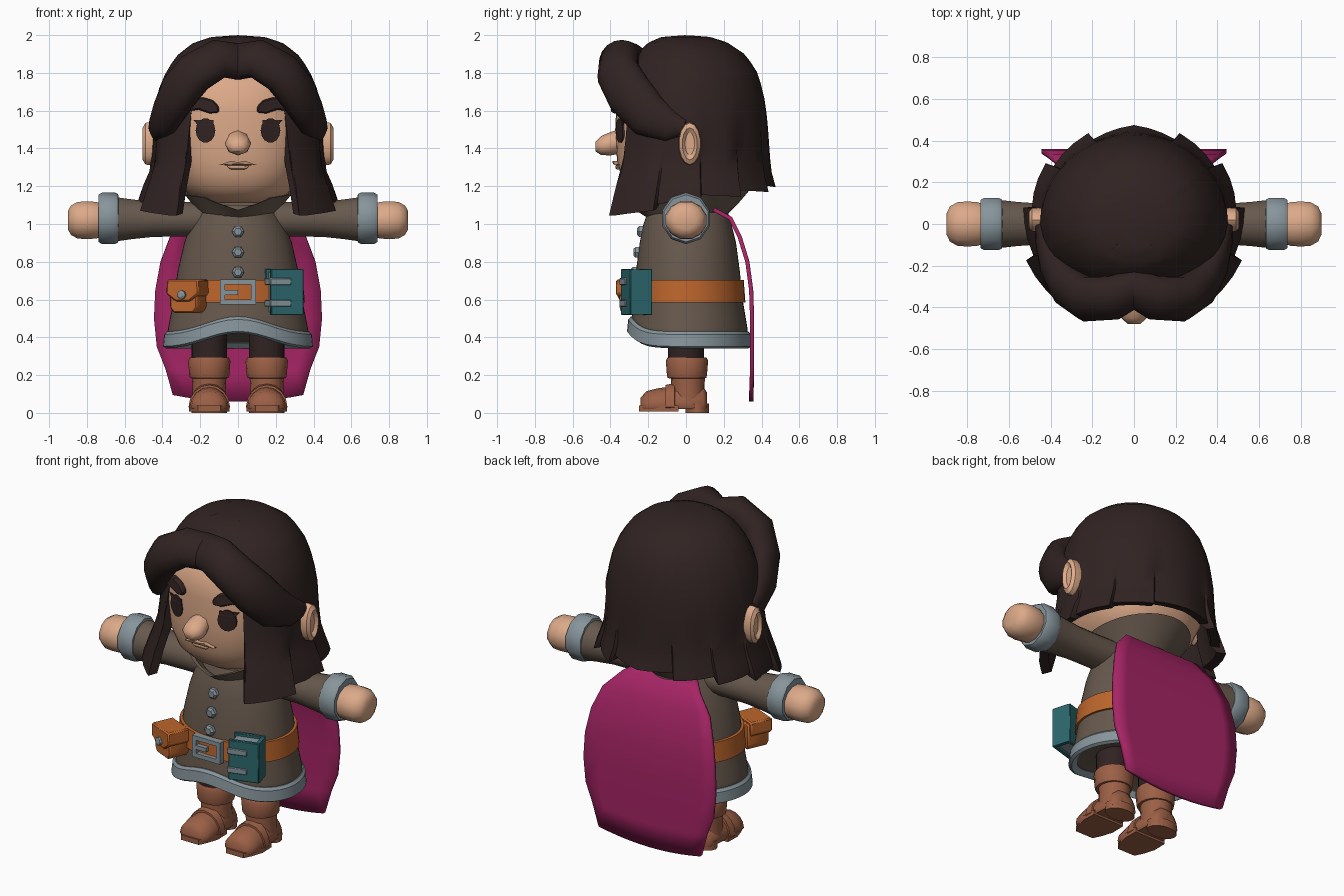
import bpy, bmesh, math
from mathutils import Vector, Matrix

if "Cube" in bpy.data.objects:
    bpy.data.objects.remove(bpy.data.objects["Cube"])


def material(name, rgb):
    m = bpy.data.materials.new(name)
    m.diffuse_color = (*rgb, 1)
    m.use_nodes = True
    m.node_tree.nodes["Principled BSDF"].inputs["Base Color"].default_value = m.diffuse_color
    return m


SKIN = material("skin", (0.72, 0.40, 0.25))
HAIR = material("dark_hair", (0.030, 0.017, 0.016))
COAT = material("coat_brown", (0.135, 0.098, 0.073))
TRIM = material("blue_grey_trim", (0.24, 0.30, 0.33))
BELT = material("orange_leather", (0.50, 0.13, 0.025))
BOOT = material("boot_leather", (0.33, 0.115, 0.06))
TEAL = material("teal_cover", (0.025, 0.14, 0.155))
CAPE = material("magenta_cloth", (0.38, 0.018, 0.13))


def loft(name, rings, mat, caps=True, closed=True, wrap=False, mirror=False,
         bevel=0, thick=0, mat4=None, angle=35):
    """Skin a list of equal-length point rings."""
    bm = bmesh.new()
    rows = [[bm.verts.new(p) for p in r] for r in rings]
    n = len(rows[0])
    for a, b in zip(rows, rows[1:] + (rows[:1] if wrap else [])):
        for i in range(n if closed else n - 1):
            j = (i + 1) % n
            bm.faces.new((a[i], a[j], b[j], b[i]))
    if caps and closed and not wrap:
        bm.faces.new(rows[0])
        bm.faces.new(rows[-1])
    bmesh.ops.recalc_face_normals(bm, faces=bm.faces)
    if mat4:
        bm.transform(mat4)
    me = bpy.data.meshes.new(name)
    bm.to_mesh(me)
    bm.free()
    me.materials.append(mat)
    ob = bpy.data.objects.new(name, me)
    bpy.context.collection.objects.link(ob)
    bpy.ops.object.select_all(action='DESELECT')
    ob.select_set(True)
    bpy.context.view_layer.objects.active = ob
    bpy.ops.object.shade_smooth_by_angle(angle=math.radians(angle))
    if thick:
        s = ob.modifiers.new("thickness", 'SOLIDIFY')
        s.thickness, s.offset = thick, 0
    if bevel:
        b = ob.modifiers.new("bevel", 'BEVEL')
        b.width, b.segments = bevel, 1
    if mirror:
        ob.modifiers.new("mirror", 'MIRROR')
    return ob


def lerp(table, v):
    """Interpolate rows keyed by their first value."""
    t = sorted(table)
    v = min(max(v, t[0][0]), t[-1][0])
    for a, b in zip(t, t[1:]):
        if v <= b[0]:
            f = (v - a[0]) / (b[0] - a[0])
            return [p + (q - p) * f for p, q in zip(a[1:], b[1:])]


def surf(table, z, phi, off=0, dz=0, p=2.0):
    """Point on a body of rows (z, half width, front depth, back depth); phi 0 is the back."""
    rx, yf, yb = lerp(table, z)
    s, c = math.sin(math.radians(phi)), math.cos(math.radians(phi))
    ry = yb if c > 0 else yf
    f = lambda v: math.copysign(abs(v) ** (2 / p), v)
    return (max(rx + off, .001) * f(s), max(ry + off, .001) * f(c), z + dz)


def around(n):
    return [360 * i / n for i in range(n)]


def xring(x, z, ry, rz, n=16, y=0):
    return [(x, y + ry * math.cos(math.radians(a + 180 / n)), z + rz * math.sin(math.radians(a + 180 / n)))
            for a in around(n)]


def yring(x, y, z, rx, rz, n=12, floor=-9):
    return [(x + rx * math.cos(math.radians(a)), y, max(floor, z + rz * math.sin(math.radians(a)))) for a in around(n)]


def zring(x, y, z, rx, ry, n=16):
    return [(x + rx * math.cos(math.radians(a)), y + ry * math.sin(math.radians(a)), z) for a in around(n)]


def prism(name, outline, y0, y1, mat, **kw):
    """Extrude an (x, z) outline along y."""
    return loft(name, [[(x, y, z) for x, z in outline] for y in (y0, y1)], mat, **kw)


def rect(x0, x1, z0, z1):
    return [(x0, z0), (x1, z0), (x1, z1), (x0, z1)]


# Head
HEAD = [(1.11, .14, .14, .14), (1.14, .24, .26, .24), (1.21, .315, .33, .3), (1.33, .37, .365, .34),
        (1.5, .40, .375, .37), (1.7, .38, .365, .35), (1.85, .27, .27, .27)]
zs = [1.11, 1.14, 1.17, 1.21, 1.27, 1.33, 1.42, 1.5, 1.6, 1.7, 1.85]
loft("head", [[surf(HEAD, z, a, p=2.3) for a in around(40)] for z in zs], SKIN, angle=60)


def face_plate(name, outline, out, mat, **kw):
    def y(x, z):
        rx, yf, _ = lerp(HEAD, z)
        return -yf * (1 - min(1, abs(x) / rx) ** 2.3) ** (1 / 2.3)
    loft(name, [[(x, y(x, z) - d, z) for x, z in outline] for d in (out, -.02)], mat, **kw)


eye = [(.172 + .052 * math.cos(t), 1.495 + .065 * math.sin(t)) for t in [math.tau * i / 14 for i in range(14)]]
face_plate("eye", eye, .008, HAIR, mirror=True)
face_plate("eyelash", [(.13, 1.525), (.21, 1.52), (.235, 1.55), (.13, 1.55)], .009, HAIR, mirror=True)
face_plate("eyebrow", [(.10, 1.59), (.15, 1.585), (.21, 1.605), (.275, 1.595), (.285, 1.62), (.25, 1.65),
                       (.19, 1.672), (.13, 1.655), (.10, 1.62)], .035, HAIR, mirror=True, bevel=.008)
face_plate("upper_lip", [(-.1, 1.312), (0, 1.318), (.1, 1.312), (.04, 1.333), (0, 1.328), (-.04, 1.333)], .025, SKIN)
face_plate("mouth_line", [(-.1, 1.314), (-.05, 1.309), (.05, 1.309), (.1, 1.314), (0, 1.32)], .016, HAIR)
face_plate("lower_lip", [(-.06, 1.309), (-.04, 1.288), (.04, 1.288), (.06, 1.309)], .02, SKIN, bevel=.006)
loft("nose", [yring(0, y, z, rx, rz, 8) for y, z, rx, rz in
              ((-.34, 1.44, .05, .065), (-.40, 1.425, .07, .062), (-.45, 1.415, .064, .05), (-.48, 1.41, .03, .025))],
     SKIN, angle=50)
loft("ear", [xring(x, 1.425, ry, rz, 14, .02) for x, ry, rz in
             ((.38, .05, .1), (.46, .06, .115), (.49, .057, .11), (.505, .04, .085), (.488, .025, .06))],
     SKIN, mirror=True)

# Hair shell: crown to a stepped lower edge, open over the face
CROWN = [(2.0, 0, 0, 0), (1.99, .14, .13, .13), (1.96, .235, .2, .22), (1.9, .315, .26, .31), (1.82, .375, .31, .37),
         (1.7, .425, .35, .41), (1.55, .45, .38, .43), (1.4, .452, .40, .435), (1.28, .46, .43, .435),
         (1.2, .49, .47, .445), (1.0, .525, .54, .45)]
EDGE = [(0, 1.19), (90, 1.11), (136, 1.01), (141, 1.01), (143, 1.3), (146, 1.55), (155, 1.72), (180, 1.82)]
half = [0, 8, 16, 23.5, 24.5, 34, 43, 51.5, 52.5, 62, 71, 79.5, 80.5, 90, 99, 107.5, 108.5, 118, 127, 135,
        140, 141, 142, 143, 144.5, 146, 150, 155, 163, 172]
columns = half + [180] + [-p for p in reversed(half[1:])]


def hair_row(s, off):
    row = []
    for phi in columns:
        a = abs(phi)
        clump = 1 - ((a + 4) % 28) / 28 if a < 136 else 0
        low = lerp(EDGE, a)[0] + .035 * (1 - clump)
        row.append(surf(CROWN, 2 - (2 - low) * s, phi, off + .035 * clump * s ** 5))
    return row


steps = [.003, .012, .03, .05, .08, .12, .17, .24, .32, .42, .52, .62, .72, .82, .9, .96, 1]
loft("hair", [hair_row(s, 0) for s in steps] + [hair_row(s, -.05) for s in (.99, .85, .6, .35)], HAIR, angle=40)

# Swept fringe, thick at the brow and tapering to the ear
path = [((0, -.315, 1.86), .085, .11), ((.10, -.355, 1.875), .095, .115), ((.23, -.36, 1.80), .10, .12),
        ((.32, -.30, 1.69), .09, .13), ((.38, -.20, 1.575), .075, .12), ((.42, -.08, 1.515), .055, .085),
        ((.445, 0, 1.51), .03, .04)]
pts = [Vector(p[0]) for p in path]
rings = []
for i, (p, t, w) in enumerate(path):
    tan = Vector((1, 0, 0)) if i == 0 else (pts[min(i + 1, 6)] - pts[i - 1]).normalized()
    out = pts[i] - Vector((0, 0, 1.5))
    out = (out - tan * out.dot(tan)).normalized()
    side = tan.cross(out)
    rings.append([pts[i] + out * t * math.cos(a) + side * w * math.sin(a)
                  for a in [math.tau * k / 16 for k in range(16)]])
loft("fringe", rings, HAIR, mirror=True, angle=50)

# Coat with a hem arched at the front
BODY = [(.34, .385, .30, .335), (.45, .37, .285, .325), (.6, .34, .275, .3), (.75, .32, .265, .285),
        (.9, .285, .245, .265), (1.0, .25, .225, .24), (1.1, .19, .19, .21)]


def arch(phi, z):
    return .08 * math.exp(-((phi - 180) / 34) ** 2) * min(1, max(0, (.62 - z) / .18))


def coat_ring(z, off=0, n=48):
    return [surf(BODY, z, a, off, arch(a, z)) for a in around(n)]


loft("coat", [coat_ring(.42, -.18), coat_ring(.37, -.02)] +
     [coat_ring(z) for z in (.39, .45, .52, .6, .68, .75, .83, .9, .95, 1.0, 1.05, 1.1)], COAT, angle=50)
loft("hem_trim", [coat_ring(z, o) for z, o in
                  ((.37, -.03), (.342, -.005), (.352, .014), (.415, .016), (.43, .004), (.43, -.03))],
     TRIM, wrap=True, caps=False)
loft("belt", [[surf(BODY, z, a, o) for a in around(40)] for z, o in
              ((.582, -.02), (.585, .012), (.703, .016), (.706, -.02))], BELT, wrap=True, caps=False)


def collar_ring(rx, yf, yb, t):
    r = []
    for a in around(36):
        x, y, _ = surf([(0, rx, yf, yb), (2, rx, yf, yb)], 1, a)
        top = 1.165 + .03 * math.cos(math.radians(a)) - (.06 * max(0, 1 - abs(a - 180) / 40))
        r.append((x, y, 1.03 + (top - 1.03) * t))
    return r


loft("collar", [collar_ring(*v) for v in ((.19, .2, .2, 0), (.235, .235, .28, .5), (.29, .27, .35, 1),
                                          (.27, .25, .33, 1), (.17, .17, .19, .1))], COAT, wrap=True, caps=False)
for i, z in enumerate((.96, .85, .745)):
    yb = -lerp(BODY, z)[1]
    loft(f"coat_button_{i + 1}", [yring(0, yb + d, z, r, r, 6) for d, r in ((.02, .033), (-.015, .033), (-.027, .02))],
         TRIM, angle=20)

# Arms
loft("sleeve", [xring(x, 1.025, ry, rz) for x, ry, rz in
                ((.12, .11, .09), (.3, .1, .093), (.45, .1, .095), (.56, .108, .107), (.65, .118, .12))],
     COAT, mirror=True)
loft("cuff", [xring(x, 1.03, r * .97, r, 10) for x, r in
              ((.63, .10), (.635, .128), (.65, .136), (.72, .136), (.738, .125), (.738, .09))], TRIM, mirror=True)
loft("hand", [xring(x, 1.02, r * 1.08, r, 12) for x, r in
              ((.71, .085), (.75, .1), (.80, .104), (.85, .1), (.885, .08), (.9, .05))], SKIN, mirror=True, angle=50)

# Buckle
frame = [(w, h, y) for w, h, y in ((.095, .066, -.275), (.095, .066, -.31), (.068, .04, -.31), (.068, .04, -.275))]
loft("buckle", [[(x, y, z + .64) for x, z in rect(-w, w, -h, h)] for w, h, y in frame], TRIM, wrap=True, caps=False)
prism("buckle_prong", rect(-.07, .0, .625, .65), -.312, -.285, TRIM)

# Pouch
at = Matrix.Translation((-.255, -.245, .62)) @ Matrix.Rotation(math.radians(-24), 4, 'Z')
prism("pouch", [(-.06, -.09), (.06, -.09), (.08, -.06), (.08, .07), (-.08, .07), (-.08, -.06)], -.085, .05,
      BELT, mat4=at, bevel=.008)
prism("pouch_flap", [(-.095, .01), (-.04, -.03), (.04, -.03), (.095, .01), (.09, .085), (-.09, .085)], -.1, .04,
      BELT, mat4=at, bevel=.008)
loft("pouch_stud", [yring(0, y, .005, r, r, 8) for y, r in ((-.09, .024), (-.115, .024), (-.122, .014))], TRIM, mat4=at)

# Hanging book with two clasps
at = Matrix.Translation((.245, -.262, .64)) @ Matrix.Rotation(math.radians(16), 4, 'Z')
prism("book_pages", rect(-.075, .075, -.105, .105), -.04, .04, TRIM, mat4=at)
for nm, y in (("front", -.06), ("back", .04)):
    prism(f"book_{nm}_cover", rect(-.09, .09, -.122, .122), y, y + .022, TEAL, mat4=at, bevel=.004)
prism("book_spine", rect(.07, .092, -.12, .12), -.05, .05, TEAL, mat4=at)
for i, z in enumerate((-.06, .055)):
    prism(f"book_clasp_{i + 1}", rect(-.097, .02, z - .018, z + .018), -.068, .05, TRIM, mat4=at, bevel=.004)

# Legs and boots
L = .152
loft("trouser_leg", [zring(L, 0, z, .095, .095) for z in (.24, .48)], HAIR, mirror=True)
loft("boot_shaft", [zring(L, .01, z, r, r) for z, r in ((.06, .09), (.14, .088), (.22, .092))], BOOT, mirror=True)
loft("boot_cuff", [zring(L, .005, z, r, r) for z, r in
                   ((.18, .08), (.185, .102), (.2, .106), (.275, .112), (.292, .104), (.292, .08))], BOOT, mirror=True)
loft("boot_foot", [yring(L, y, .03, w, h, 16, .02) for y, w, h in
                   ((.11, .06, .08), (.09, .088, .11), (0, .094, .12), (-.08, .1, .11), (-.15, .104, .1),
                    (-.21, .095, .085), (-.24, .06, .05))], BOOT, mirror=True, angle=50)
loft("boot_strap", [yring(L, y, .03, w, h, 16, .02) for y, w, h in
                    ((-.11, .09, .09), (-.108, .11, .118), (-.06, .107, .128), (-.055, .08, .09))], BOOT, mirror=True)
sole = [(.06, -.25), (.085, -.20), (.107, -.13), (.105, -.04)]
loft("boot_sole", [[(L + x, y, z) for x, y in sole] + [(L - x, y, z) for x, y in reversed(sole)] for z in (.008, .038)],
     BOOT, mirror=True, angle=25)
loft("boot_heel", [zring(L, .06, z, .094, .062) for z in (0, .05)], BOOT, mirror=True)

# Cape
cape = [(1.08, .14, .17), (1.03, .235, .26), (.93, .285, .36), (.8, .325, .41), (.65, .345, .438), (.5, .35, .445),
        (.35, .35, .43), (.2, .35, .385), (.06, .345, .345)]
us = [i / 5 - 1 for i in range(11)]
loft("cape", [[(w * u, y, z + (.035 * u * u if z < .3 else 0)) for u in us] for z, y, w in cape], CAPE,
     closed=False, thick=.022, angle=50)
